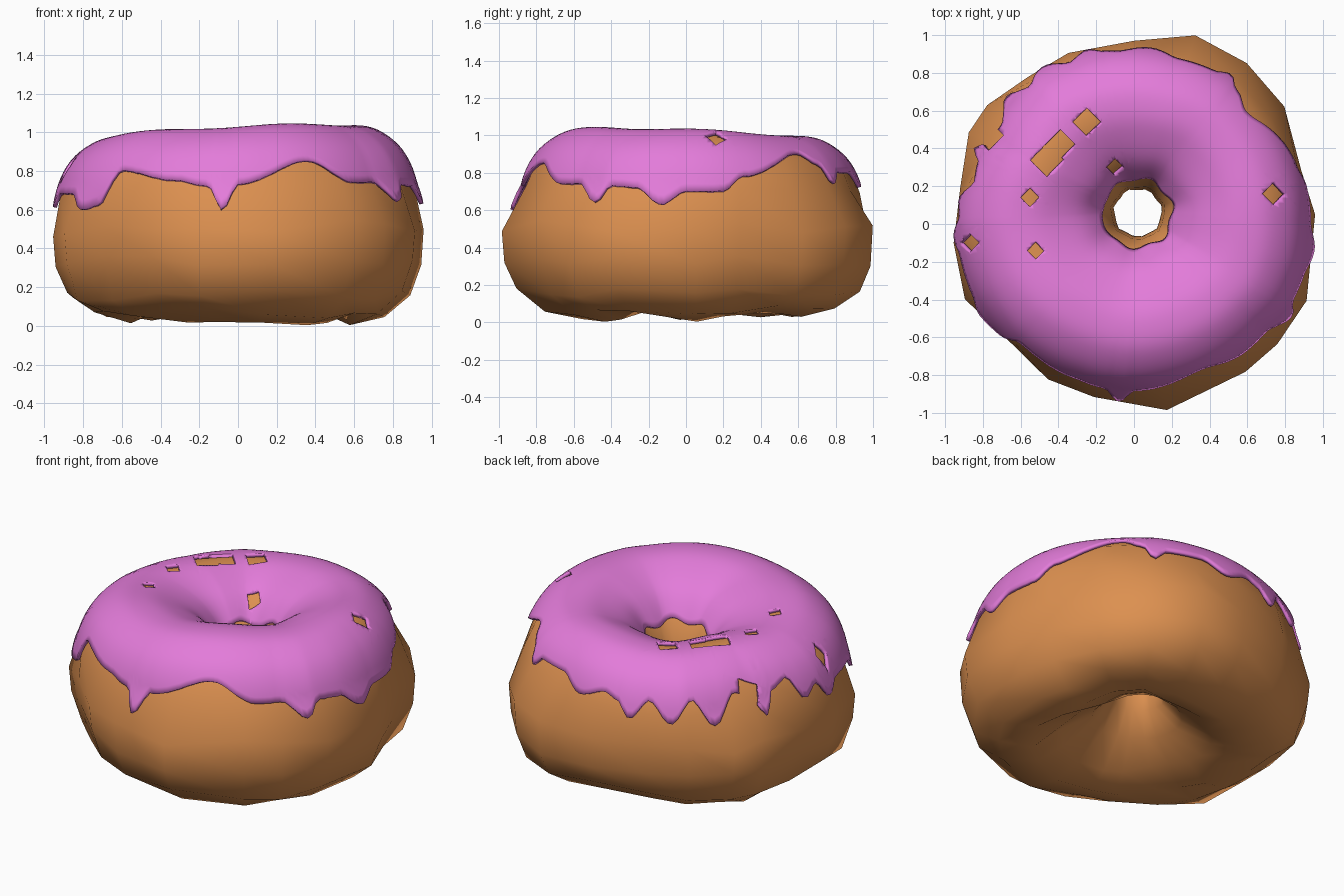
import bpy, bmesh, math, random
from mathutils import Vector

if "Cube" in bpy.data.objects:
    bpy.data.objects.remove(bpy.data.objects["Cube"])

random.seed(4)
HOLE, HOLE_R = Vector((0.02, 0.06)), 0.125

# Outer radius of the lumpy dough at mid height, by angle (degrees)
OUTER = [(3, .96), (18, .93), (38, 1.01), (55, 1.04), (72, 1.05), (90, .97), (111, .97),
         (126, .96), (141, 1.0), (151, 1.0), (168, .94), (186, .96), (204, .98), (220, .91),
         (241, .94), (257, .94), (280, 1.0), (307, .98), (320, .99), (336, 1.0)]

# Radius at the shoulder, just below the icing edge
SHOULDER = [(0, .92), (20, .925), (45, .94), (57, .95), (75, .935), (90, .94), (110, .94),
            (124, .95), (135, .92), (150, .89), (180, .935), (205, .92), (235, .89),
            (250, .88), (265, .88), (280, .88), (300, .89), (320, .9), (332, .93), (345, .93)]

# Height of the lower icing edge by angle: the dips are the drips
DRIPS = [(0, .70), (12, .7), (20, .78), (45, .9), (53, .84), (57, .74), (62, .8), (75, .8),
         (85, .72), (95, .77), (100, .74), (105, .65), (112, .76), (120, .64), (127, .77),
         (135, .62), (143, .78), (150, .74), (155, .63), (159, .76), (166, .8), (172, .66),
         (178, .72), (184, .61), (190, .68), (204, .68), (211, .6), (218, .62), (226, .8),
         (248, .75), (260, .72), (265, .6), (270, .73), (295, .85), (312, .74),
         (321, .74), (330, .64), (334, .73), (343, .72), (352, .63)]

# Cross-section: (0 = hole wall .. 1 = outer wall, height), over the top and back underneath
PROFILE = [(0, .45), (.02, .6), (.085, .74), (.22, .88), (.42, .965), (.58, .99), (.74, .967),
           (.895, .87), (.985, .71), (1, .5), (.985, .33), (.915, .16), (.75, .05),
           (.53, .015), (.35, .08), (.15, .2), (.03, .33)]


def lookup(table, deg, smooth=False):
    """Interpolation in a table that wraps at 360 degrees."""
    deg %= 360
    ring = [(table[-1][0] - 360, table[-1][1])] + table + [(table[0][0] + 360, table[0][1])]
    for (a, u), (b, v) in zip(ring, ring[1:]):
        if a <= deg <= b:
            f = (deg - a) / (b - a)
            return u + (v - u) * (f * f * (3 - 2 * f) if smooth else f)


def section(t):
    """Smooth point on the closed cross-section, t in control-point steps."""
    i, f = int(t), t - int(t)
    p = [Vector(PROFILE[(i + k) % len(PROFILE)]) for k in (-1, 0, 1, 2)]
    return 0.5 * (2 * p[1] + (p[2] - p[0]) * f + (2 * p[0] - 5 * p[1] + 4 * p[2] - p[3]) * f * f
                  + (3 * p[1] - p[0] - 3 * p[2] + p[3]) * f ** 3)


def lift(deg):
    """The top leans up towards the front right."""
    a = math.radians(deg)
    return 1 + .034 * math.cos(a + .8) + .006 * math.sin(5 * a + 1)


def place(deg, t):
    s, z = section(t)
    a = math.radians(deg)
    d = Vector((math.cos(a), math.sin(a)))
    wall = HOLE + d * HOLE_R * (1 + .05 * math.sin(7 * a))
    mid = min(max((t - 8) / 1, 0), 1)      # shoulder radius above, full radius below
    r = lookup(SHOULDER, deg) * (1 - mid) + lookup(OUTER, deg) * mid
    xy = wall.lerp(d * r, s)
    return Vector((xy.x, xy.y, z * lift(deg)))


def make(name, bm, colour):
    mesh = bpy.data.meshes.new(name)
    bm.to_mesh(mesh)
    bm.free()
    mesh.polygons.foreach_set("use_smooth", [True] * len(mesh.polygons))
    obj = bpy.data.objects.new(name, mesh)
    bpy.context.collection.objects.link(obj)
    mat = bpy.data.materials.new(name + "_colour")
    mat.diffuse_color = colour
    mat.use_nodes = True
    mat.node_tree.nodes["Principled BSDF"].inputs["Base Color"].default_value = mat.diffuse_color
    mesh.materials.append(mat)
    return obj


def skin(bm, rings, closed):
    n = len(rings[0])
    for a, b in zip(rings, rings[1:] + rings[:1]):
        for j in range(n if closed else n - 1):
            k = (j + 1) % n
            bm.faces.new((a[j], a[k], b[k], b[j]))
    bm.normal_update()
    top = max(bm.faces, key=lambda f: f.calc_center_median().z)
    if top.normal.z < 0:
        bmesh.ops.reverse_faces(bm, faces=bm.faces[:])
    bm.normal_update()


# Dough: coarse lumpy ring
bm = bmesh.new()
rings = []
for deg, _ in OUTER:
    ring = []
    for j in range(len(PROFILE)):
        p = place(deg, j)
        if 12 <= j <= 14:
            p.z += random.uniform(-.015, .045)
        elif 9 <= j <= 11:
            p.z += random.uniform(-.03, .03)
        p.z = max(p.z, 0)
        ring.append(bm.verts.new(p))
    rings.append(ring)
skin(bm, rings, True)
make("dough", bm, (.72, .28, .08, 1))

# Icing: finer sheet from inside the hole to the dripping outer edge
bm = bmesh.new()
rings = []
STEPS, COLS = 30, 200
for i in range(COLS):
    deg = 360 * i / COLS
    edge = lookup(DRIPS, deg, True) / lift(deg)
    t1 = 5.5
    while section(t1).y > edge:
        t1 += .02
    t0 = 2.05 + .1 * math.sin(math.radians(deg * 6))
    rings.append([bm.verts.new(place(deg, t0 + (t1 - t0) * j / STEPS)) for j in range(STEPS + 1)])
skin(bm, rings, False)
for v in bm.verts:
    v.co += v.normal * .018


def inside(c, x, y, r):
    return c.z > .5 and abs(c.x - x) + abs(c.y - y) < r


# Small bare diamonds where the dough shows through: cut their outlines, then remove them
PATCHES = [(-.25, .54, .075), (-.39, .42, .08), (-.46, .34, .09), (-.55, .14, .05),
           (-.87, -.1, .05), (-.52, -.14, .045), (.74, .16, .06), (-.77, .47, .08), (-.1, .3, .045)]
for x, y, r in PATCHES:
    for nx, ny in ((1, 1), (1, -1), (-1, 1), (-1, -1)):
        faces = [f for f in bm.faces if inside(f.calc_center_median(), x, y, r * 2 + .05)]
        geom = set(faces)
        for f in faces:
            geom.update(f.edges, f.verts)
        n = Vector((nx, ny, 0)).normalized()
        bmesh.ops.bisect_plane(bm, geom=list(geom), plane_no=n,
                               plane_co=Vector((x, y, 0)) + n * r / math.sqrt(2))
    bare = [f for f in bm.faces if inside(f.calc_center_median(), x, y, r)]
    bmesh.ops.delete(bm, geom=bare, context='FACES')
icing = make("icing", bm, (.77, .2, .7, 1))
thick = icing.modifiers.new("thickness", 'SOLIDIFY')
thick.thickness = .02
thick.offset = -1
